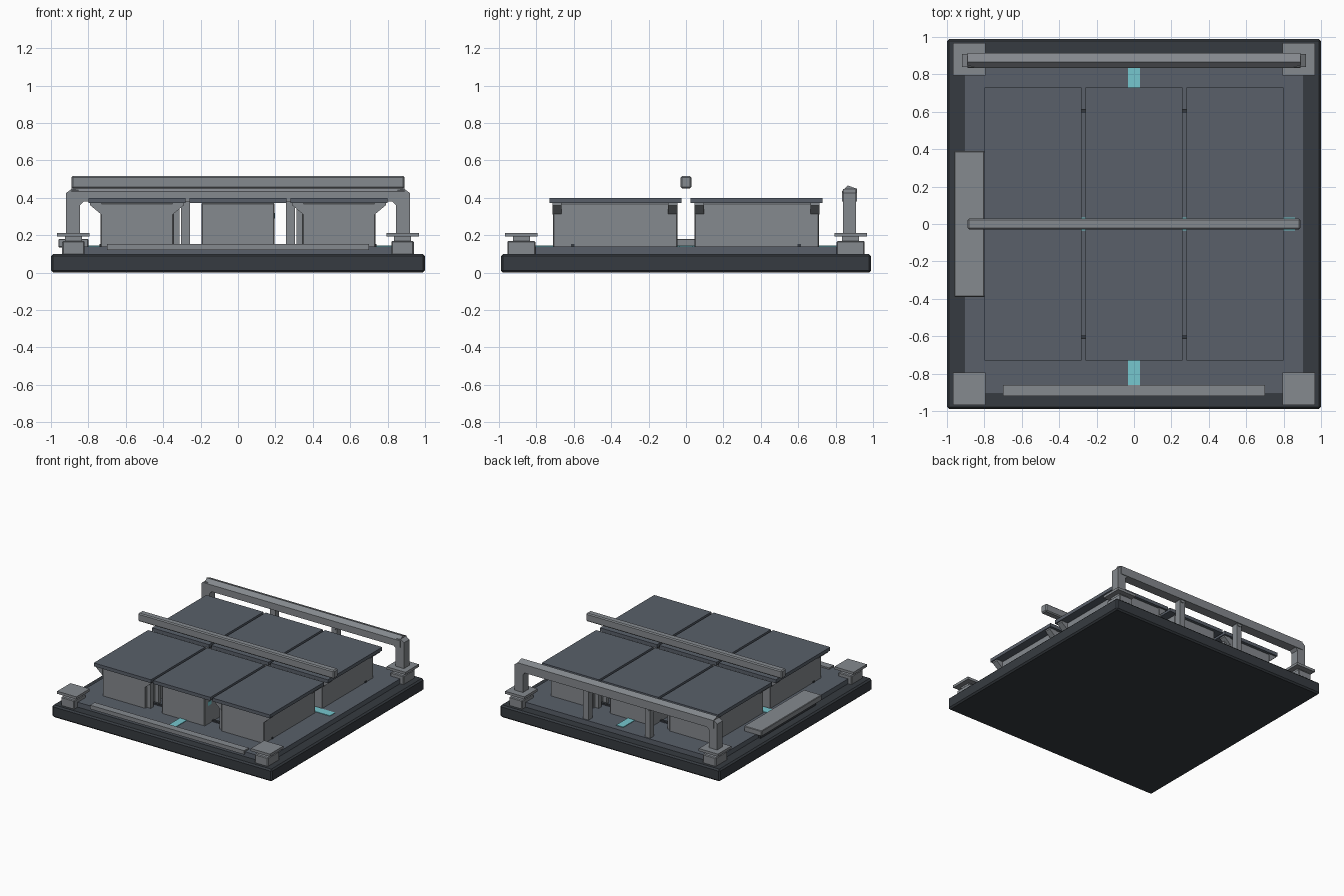
import bpy, bmesh

cube = bpy.data.objects.get("Cube")
if cube:
    bpy.data.objects.remove(cube, do_unlink=True)


def material(name, rgb):
    m = bpy.data.materials.new(name)
    m.use_nodes = True
    m.diffuse_color = (*rgb, 1)
    m.node_tree.nodes["Principled BSDF"].inputs["Base Color"].default_value = (*rgb, 1)
    return m


charcoal = material("charcoal", (.037, .044, .052))
slate = material("slate", (.10, .117, .144))
steel = material("steel", (.235, .252, .272))
cyan = material("cyan", (.18, .57, .62))


def add(name, bm, mat):
    bmesh.ops.recalc_face_normals(bm, faces=bm.faces)
    me = bpy.data.meshes.new(name)
    bm.to_mesh(me)
    bm.free()
    me.materials.append(mat)
    ob = bpy.data.objects.new(name, me)
    bpy.context.collection.objects.link(ob)
    return ob


def box(name, x, y, z, mat, bevel=0):
    """Box from (low, high) ranges, with optional chamfered edges."""
    bm = bmesh.new()
    bmesh.ops.create_cube(bm, size=1)
    for v in bm.verts:
        v.co = [(r[0] + r[1]) / 2 + c * (r[1] - r[0]) for r, c in zip((x, y, z), v.co)]
    ob = add(name, bm, mat)
    if bevel:
        mod = ob.modifiers.new("chamfer", "BEVEL")
        mod.width = bevel
        mod.segments = 1
    return ob


def prism(name, profile, axis, low, high, mat):
    """Extrude a closed profile along axis 0 (profile is y, z) or 1 (profile is x, z)."""
    bm = bmesh.new()
    pts = [(low, a, b) if axis == 0 else (a, low, b) for a, b in profile]
    face = bm.faces.new([bm.verts.new(p) for p in pts])
    out = bmesh.ops.extrude_face_region(bm, geom=[face])
    for v in out["geom"]:
        if isinstance(v, bmesh.types.BMVert):
            v.co[axis] = high
    return add(name, bm, mat)


def span(centre, half):
    return (centre - half, centre + half)


# Base slab and raised deck
box("base_slab", (-1, 1), (-.99, .99), (0, .1), charcoal, .012)
box("deck", (-.91, .91), (-.91, .91), (.095, .14), slate)

# Corner pads: block, neck and cap plate
for sx in (-1, 1):
    for sy in (-1, 1):
        cx, cy = sx * .88, sy * .88
        box("corner_block", span(cx, .06), span(cy, .075), (.09, .17), steel, .006)
        box("corner_neck", span(cx, .045), span(cy, .045), (.17, .195), steel)
        box("corner_cap", span(cx, .087), span(cy, .087), (.192, .213), steel)

# Module boxes with top panels and corner brackets
for sy in (-1, 1):
    y_body = tuple(sorted((sy * .045, sy * .71)))
    y_panel = tuple(sorted((sy * .025, sy * .73)))
    for col in (-1, 0, 1):
        cx = col * .54
        box("top_panel", span(cx, .26), y_panel, (.372, .4), slate)
        box("module_box", span(cx, .195), y_body, (.135, .373), steel, .005)
        if col == 0:
            continue
        for side in (-1, 1):
            edge = cx + side * .19
            tip = cx + side * .25
            for y in (.07, .69):
                prism("corner_bracket", [(edge, .31), (tip, .36), (tip, .373), (edge, .373)],
                      1, sy * y - .025, sy * y + .025, steel)
        # Ribs on the inner side of the outer boxes
        for y in (.57, .67):
            box("inner_rib", span(col * .332, .02), span(sy * y, .018), (.135, .36), steel)
    box("cable_strip", (-.74, .74), span(sy * .605, .01), (.135, .152), charcoal)

# Free standing beam across the middle
box("middle_beam", (-.89, .89), (-.029, .029), (.45, .517), steel, .008)

# Back rail: ridged top beam on posts
prism("rail_beam", [(.835, .38), (.915, .38), (.915, .448), (.865, .466), (.835, .435)],
      0, -.89, .89, steel)
for sx in (-1, 1):
    prism("rail_end", [(sx * .845, .21), (sx * .92, .21), (sx * .92, .425),
                       (sx * .89, .447), (sx * .82, .435), (sx * .82, .385), (sx * .845, .36)],
          1, .84, .91, steel)
    box("rail_post", span(sx * .28, .024), (.85, .9), (.135, .39), steel)
    prism("rail_brace", [(sx * .25, .385), (sx * .31, .385), (sx * .29, .36), (sx * .27, .36)],
          1, .845, .905, steel)

# Front strip and side plate
box("front_strip", (-.7, .7), (-.92, -.86), (.12, .152), steel)
box("side_plate", (-.96, -.8), (-.39, .39), (.135, .18), steel, .004)
box("side_plate_foot", (-.93, -.82), (-.36, .36), (.095, .14), charcoal)

# Cyan light strips on the deck
box("long_light", (-.032, .032), (-.86, .86), (.138, .145), cyan)
box("cross_light", (-.86, .86), (-.034, .034), (.138, .144), cyan)
box("side_light", (.192, .198), (-.67, -.63), (.29, .32), cyan)
